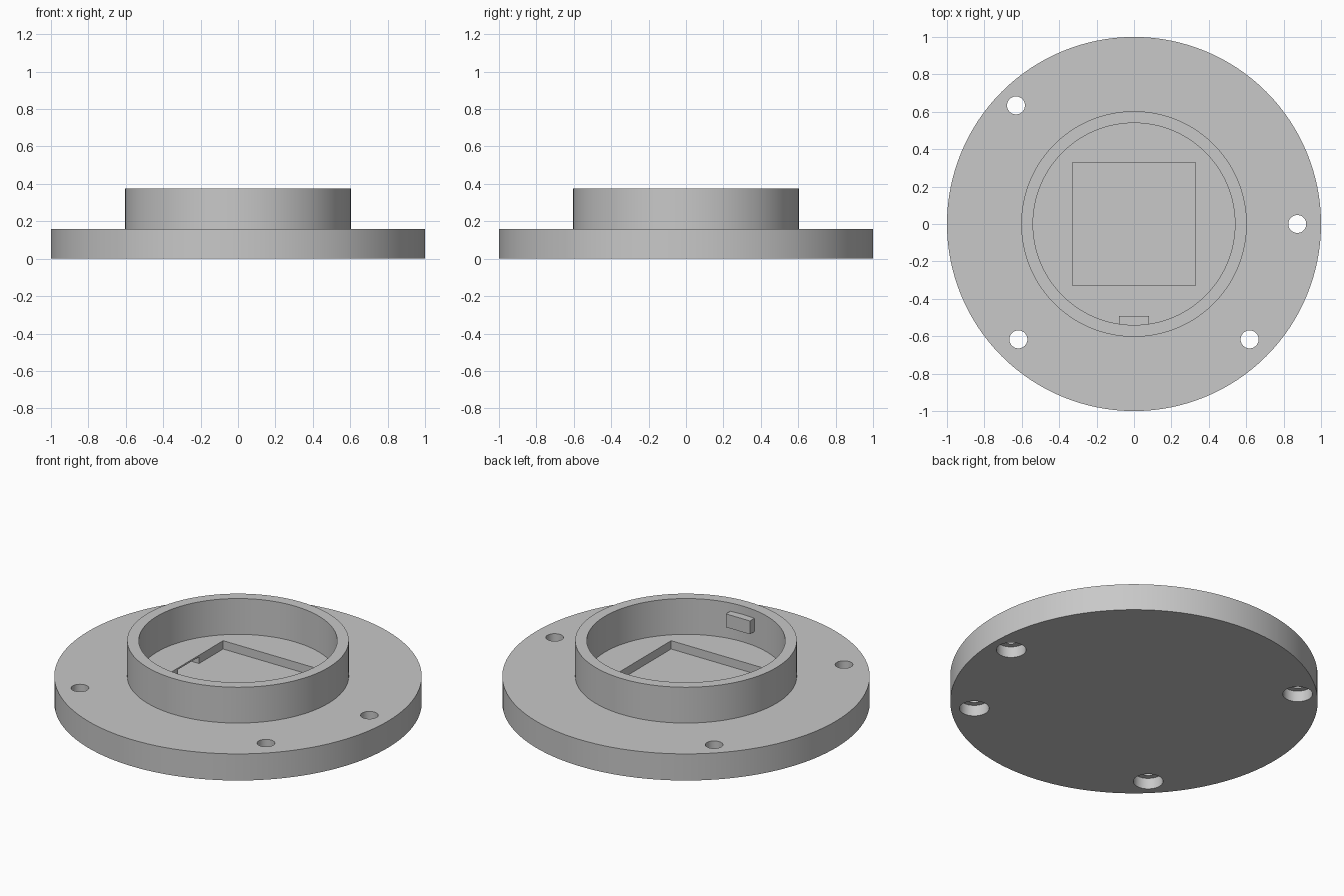
import bpy
import bmesh
from math import radians
from mathutils import Matrix, Vector

if "Cube" in bpy.data.objects:
    bpy.data.objects.remove(bpy.data.objects["Cube"], do_unlink=True)

grey = bpy.data.materials.new("plain grey")
grey.use_nodes = True
grey.diffuse_color = (0.58, 0.58, 0.58, 1)
grey.node_tree.nodes["Principled BSDF"].inputs["Base Color"].default_value = grey.diffuse_color


def finish(name, bm):
    bmesh.ops.recalc_face_normals(bm, faces=bm.faces)
    mesh = bpy.data.meshes.new(name)
    bm.to_mesh(mesh)
    bm.free()
    mesh.materials.append(grey)
    obj = bpy.data.objects.new(name, mesh)
    bpy.context.collection.objects.link(obj)
    return obj


def cylinder(name, radius, low, high, x=0, y=0, sides=128):
    bm = bmesh.new()
    bmesh.ops.create_cone(bm, cap_ends=True, segments=sides, radius1=radius, radius2=radius,
                          depth=high - low, matrix=Matrix.Translation((x, y, (low + high) / 2)))
    return finish(name, bm)


def box(name, low, high):
    low, high = Vector(low), Vector(high)
    bm = bmesh.new()
    bmesh.ops.create_cube(bm, size=1, matrix=Matrix.Translation((low + high) / 2)
                          @ Matrix.Diagonal((*(high - low), 1)))
    return finish(name, bm)


def activate(obj):
    bpy.ops.object.select_all(action='DESELECT')
    obj.select_set(True)
    bpy.context.view_layer.objects.active = obj


def cut(obj, cutter):
    activate(obj)
    mod = obj.modifiers.new("cut", 'BOOLEAN')
    mod.operation = 'DIFFERENCE'
    mod.solver = 'EXACT'
    mod.object = cutter
    bpy.ops.object.modifier_apply(modifier=mod.name)
    bpy.data.objects.remove(cutter, do_unlink=True)


def smooth(obj):
    activate(obj)
    bpy.ops.object.shade_smooth_by_angle(angle=radians(30))


FLANGE_TOP, RING_TOP, POCKET_FLOOR, HALF = 0.16, 0.375, 0.11, 0.329

# Flange with a square pocket and a shallow recess under its left-hand edge
flange = cylinder("flange", 1, 0, FLANGE_TOP)
cut(flange, box("pocket_cutter", (-HALF, -HALF, POCKET_FLOOR), (HALF, HALF, 0.3)))
cut(flange, box("recess_cutter", (-0.45, -0.1, POCKET_FLOOR), (-0.3, 0.1, 0.15)))

# Screw holes, counterbored from below
for x, y in [(0.873, 0), (0.618, -0.617), (-0.618, -0.617), (-0.631, 0.634)]:
    cut(flange, cylinder("hole_cutter", 0.048, -0.1, 0.3, x, y, 48))
    cut(flange, cylinder("counterbore_cutter", 0.081, -0.1, 0.066, x, y, 48))
smooth(flange)

# Raised collar, open in the middle
collar = cylinder("collar", 0.603, FLANGE_TOP - 0.005, RING_TOP)
cut(collar, cylinder("bore_cutter", 0.54, 0, 0.5))
smooth(collar)

# Small locating tab inside the collar
box("locating_tab", (-0.08, -0.56, 0.245), (0.08, -0.493, 0.325))
